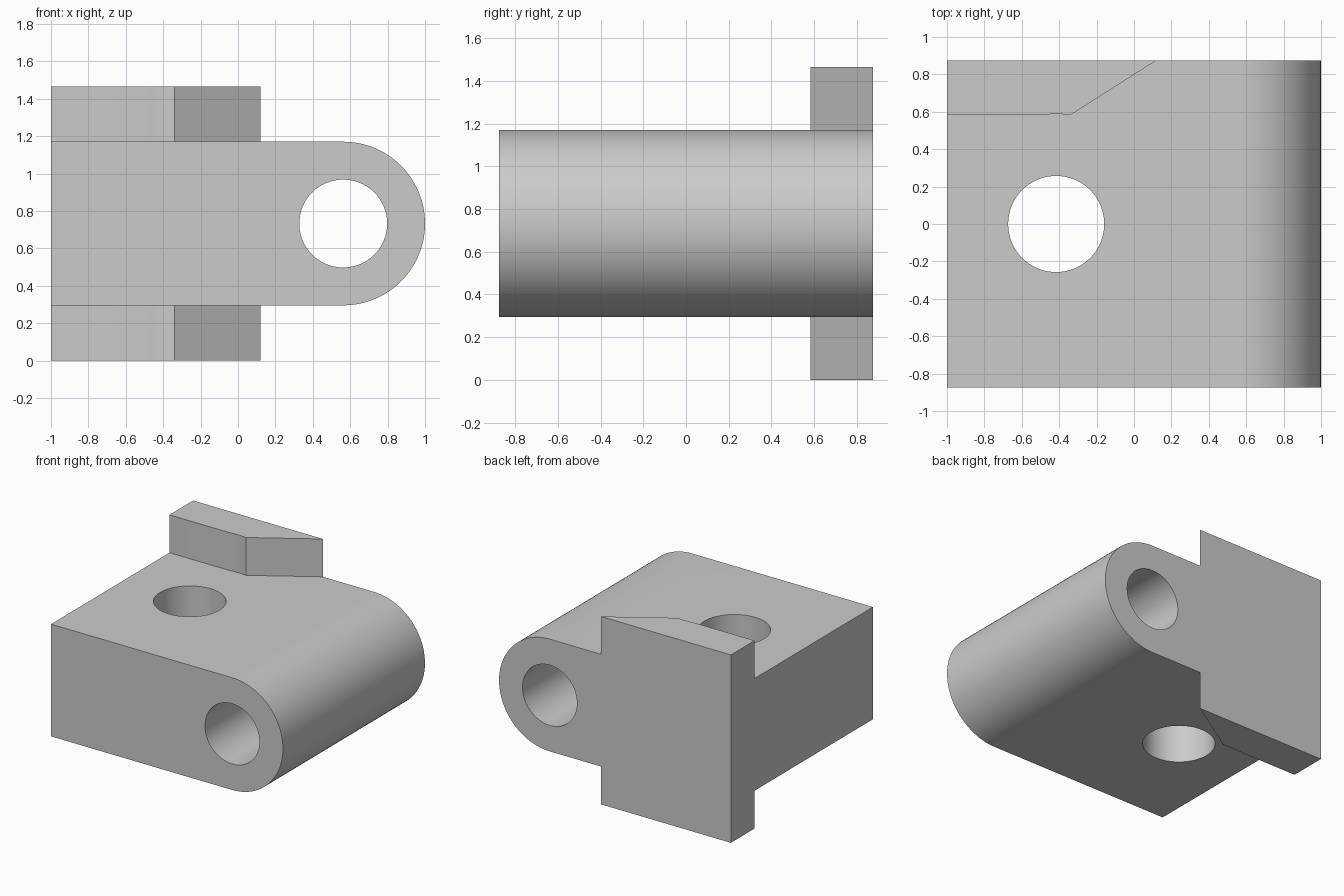
import bpy
import bmesh
from math import cos, sin, pi, asin, radians
from mathutils import Matrix, Vector

cube = bpy.data.objects.get("Cube")
if cube:
    bpy.data.objects.remove(cube, do_unlink=True)

# Main dimensions
HALF_Y = 0.875          # half depth of the block
MID_Z = 0.7325          # height of the mid plane
RADIUS = 0.4375         # rounded end
PIN_X = 0.5625          # axis of the rounded end and pin hole
BOLT_X = -0.416         # axis of the vertical hole
FLANGE_Y = 0.583        # front face of the flange
RELIEF = 0.588          # clearance radius around the vertical hole
OVER = 0.2              # extra length, trimmed off later

grey = bpy.data.materials.new("plain grey")
grey.use_nodes = True
grey.diffuse_color = (0.6, 0.6, 0.6, 1)
grey.node_tree.nodes["Principled BSDF"].inputs["Base Color"].default_value = (0.6, 0.6, 0.6, 1)


def prism(name, points, offset):
    """Extrude a closed loop of 3D points into a solid."""
    bm = bmesh.new()
    face = bm.faces.new([bm.verts.new(p) for p in points])
    moved = bmesh.ops.extrude_face_region(bm, geom=[face])["geom"]
    bmesh.ops.translate(bm, vec=Vector(offset),
                        verts=[v for v in moved if isinstance(v, bmesh.types.BMVert)])
    bmesh.ops.recalc_face_normals(bm, faces=bm.faces)
    mesh = bpy.data.meshes.new(name)
    bm.to_mesh(mesh)
    bm.free()
    mesh.materials.append(grey)
    obj = bpy.data.objects.new(name, mesh)
    bpy.context.collection.objects.link(obj)
    return obj


def arc(cx, cy, r, start, end, steps):
    """Points along an arc, both ends included."""
    angles = [start + (end - start) * i / steps for i in range(steps + 1)]
    return [(cx + r * cos(a), cy + r * sin(a)) for a in angles]


def combine(target, tool, operation):
    mod = target.modifiers.new(operation, 'BOOLEAN')
    mod.operation = operation
    mod.solver = 'EXACT'
    mod.object = tool
    bpy.context.view_layer.objects.active = target
    bpy.ops.object.modifier_apply(modifier=mod.name)
    bpy.data.objects.remove(tool, do_unlink=True)


# Block with a half-round end
left = -1 - OVER / 2
outline = arc(PIN_X, MID_Z, RADIUS, -pi / 2, pi / 2, 48)
outline += [(left, MID_Z + RADIUS), (left, MID_Z - RADIUS)]
block = prism("hinge_block", [(x, -HALF_Y, z) for x, z in outline],
              (0, 2 * HALF_Y + OVER / 2, 0))

# Tall flange across the back, relieved around the vertical hole
half = asin(FLANGE_Y / RELIEF)
plan = [(-1 - OVER, FLANGE_Y)]
plan += arc(BOLT_X, 0, RELIEF, pi - half, half, 6)
plan += [(0.12, HALF_Y), (0.12, HALF_Y + OVER), (-1 - OVER, HALF_Y + OVER)]
flange = prism("flange", [(x, y, 0) for x, y in plan], (0, 0, 2 * MID_Z))
combine(block, flange, 'UNION')

# Trim the left and back faces flush
trim = prism("trim_box", [(-1, -2, -1), (2, -2, -1), (2, HALF_Y, -1), (-1, HALF_Y, -1)], (0, 0, 4))
combine(block, trim, 'INTERSECT')

# Pin hole from front to back
circle = arc(PIN_X, MID_Z, 0.235, 0, 2 * pi, 64)[:-1]
combine(block, prism("pin_cutter", [(x, -2, z) for x, z in circle], (0, 4, 0)), 'DIFFERENCE')

# Vertical bolt hole
circle = arc(BOLT_X, 0, 0.257, 0, 2 * pi, 64)[:-1]
combine(block, prism("bolt_cutter", [(x, y, -1) for x, y in circle], (0, 0, 4)), 'DIFFERENCE')

# Smooth curved walls, keep the machined edges crisp
bpy.ops.object.select_all(action='DESELECT')
block.select_set(True)
bpy.context.view_layer.objects.active = block
bpy.ops.object.shade_smooth_by_angle(angle=radians(20))
